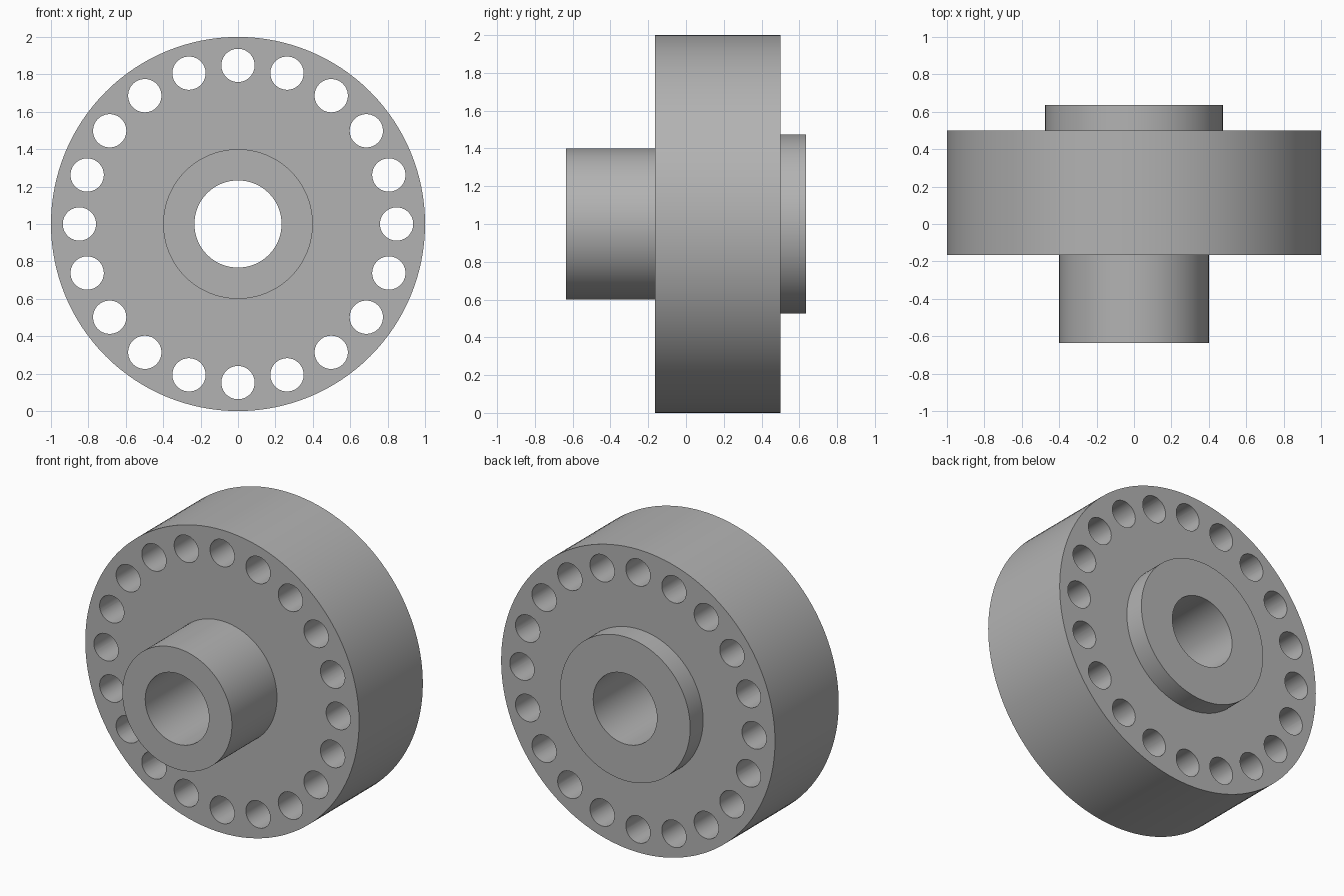
import bpy, bmesh
from math import pi, radians
from mathutils import Matrix, Vector

if "Cube" in bpy.data.objects:
    bpy.data.objects.remove(bpy.data.objects["Cube"], do_unlink=True)

CENTRE = Vector((0, 0, 1))
FRONT, DISC_FRONT, DISC_BACK, BACK = -0.635, -0.165, 0.5, 0.635
BORE, HUB, DISC, COLLAR = 0.233, 0.4, 1.0, 0.475
HOLE_RADIUS, HOLE_CIRCLE, HOLE_COUNT = 0.089, 0.848, 20


def make_object(name, bm):
    bmesh.ops.recalc_face_normals(bm, faces=bm.faces)
    mesh = bpy.data.meshes.new(name)
    bm.to_mesh(mesh)
    bm.free()
    obj = bpy.data.objects.new(name, mesh)
    bpy.context.collection.objects.link(obj)
    return obj


# Grey metal
grey = bpy.data.materials.new("grey metal")
grey.use_nodes = True
colour = (0.45, 0.45, 0.45, 1)
grey.diffuse_color = colour
grey.node_tree.nodes["Principled BSDF"].inputs["Base Color"].default_value = colour

# Turned body: front hub, wide disc, rear collar and through bore
profile = [(BORE, FRONT), (HUB, FRONT), (HUB, DISC_FRONT), (DISC, DISC_FRONT),
           (DISC, DISC_BACK), (COLLAR, DISC_BACK), (COLLAR, BACK), (BORE, BACK)]
bm = bmesh.new()
verts = [bm.verts.new(CENTRE + Vector((r, y, 0))) for r, y in profile]
edges = [bm.edges.new((a, b)) for a, b in zip(verts, verts[1:] + verts[:1])]
bmesh.ops.spin(bm, geom=verts + edges, cent=CENTRE, axis=(0, 1, 0),
               angle=2 * pi, steps=128, use_merge=True)
bmesh.ops.remove_doubles(bm, verts=bm.verts, dist=0.0001)
body = make_object("flanged_hub", bm)
body.data.materials.append(grey)

# Ring of through holes near the rim
bm = bmesh.new()
for i in range(HOLE_COUNT):
    place = (Matrix.Translation(CENTRE)
             @ Matrix.Rotation(2 * pi * i / HOLE_COUNT, 4, 'Y')
             @ Matrix.Translation((HOLE_CIRCLE, 0, 0))
             @ Matrix.Rotation(pi / 2, 4, 'X'))
    bmesh.ops.create_cone(bm, cap_ends=True, segments=48, radius1=HOLE_RADIUS,
                          radius2=HOLE_RADIUS, depth=2, matrix=place)
cutter = make_object("hole_cutter", bm)
cutter.hide_render = True

cut = body.modifiers.new("rim holes", 'BOOLEAN')
cut.operation = 'DIFFERENCE'
cut.solver = 'EXACT'
cut.object = cutter
bpy.ops.object.select_all(action='DESELECT')
body.select_set(True)
bpy.context.view_layer.objects.active = body
bpy.ops.object.modifier_apply(modifier=cut.name)
bpy.data.objects.remove(cutter, do_unlink=True)

# Smooth walls with crisp rims
bpy.ops.object.shade_smooth_by_angle(angle=radians(30))
